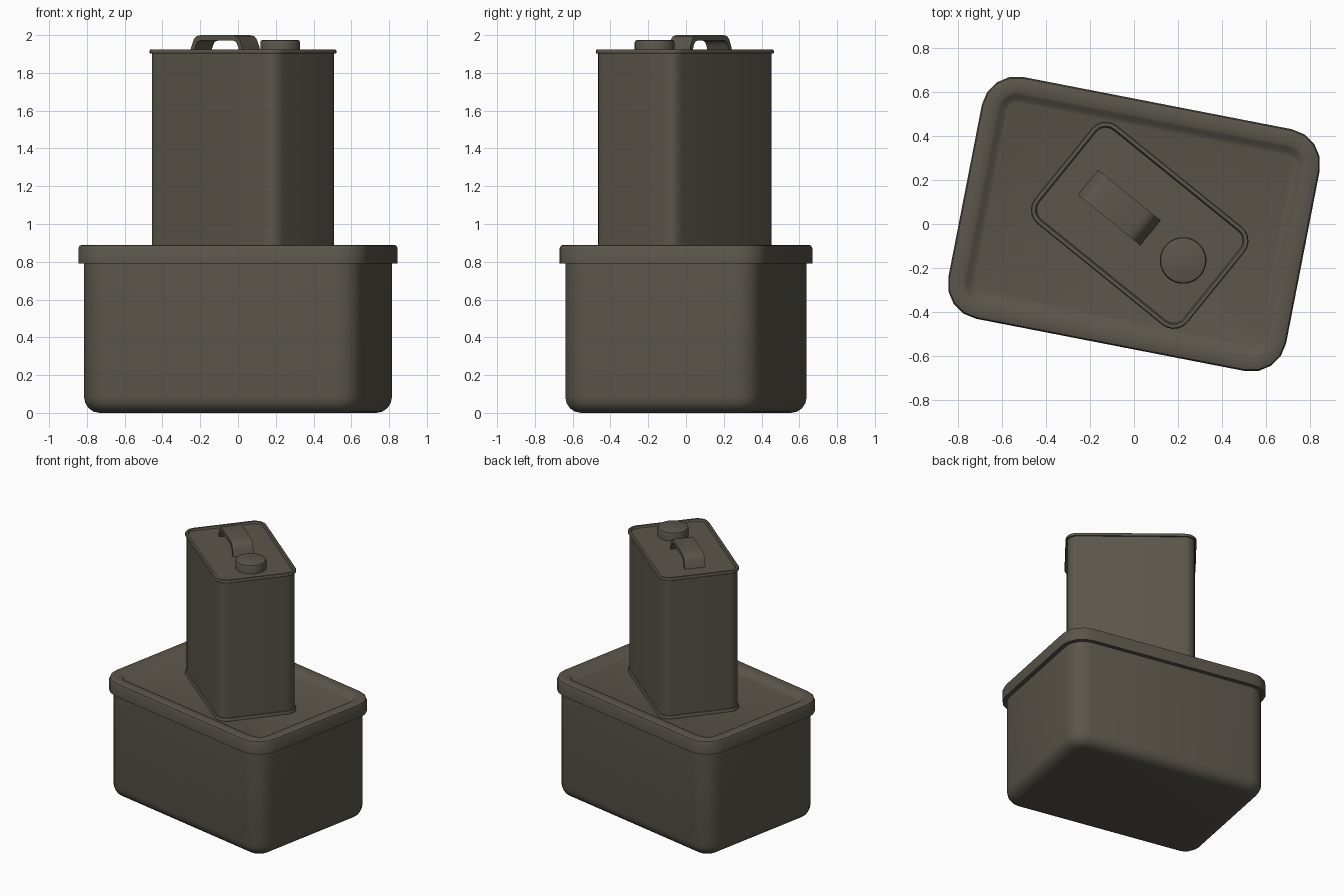
import bpy, bmesh, math
from mathutils import Matrix

if "Cube" in bpy.data.objects:
    bpy.data.objects.remove(bpy.data.objects["Cube"])

mat = bpy.data.materials.new("dark olive grey")
mat.diffuse_color = (0.105, 0.093, 0.071, 1)
mat.use_nodes = True
mat.node_tree.nodes["Principled BSDF"].inputs["Base Color"].default_value = mat.diffuse_color


def finish(name, bm, place, angle):
    bmesh.ops.recalc_face_normals(bm, faces=bm.faces)
    me = bpy.data.meshes.new(name)
    bm.to_mesh(me)
    bm.free()
    me.transform(place)
    me.materials.append(mat)
    ob = bpy.data.objects.new(name, me)
    bpy.context.collection.objects.link(ob)
    bpy.ops.object.select_all(action='DESELECT')
    ob.select_set(True)
    bpy.context.view_layer.objects.active = ob
    bpy.ops.object.shade_smooth_by_angle(angle=math.radians(angle))
    return ob


def rounded_rect(w, d, r, inset, seg):
    """Outline of a rounded rectangle, shrunk by inset."""
    rr = max(r - inset, 0.015)
    cx, cy = w / 2 - inset - rr, d / 2 - inset - rr
    pts = []
    for q, (sx, sy) in enumerate([(1, 1), (-1, 1), (-1, -1), (1, -1)]):
        for i in range(seg + 1):
            a = math.pi / 2 * (q + i / seg)
            pts.append((sx * cx + rr * math.cos(a), sy * cy + rr * math.sin(a)))
    return pts


def loft(name, outline, rings, place, angle=40):
    """Stack outlines given as (inset, z), capped at both ends."""
    bm = bmesh.new()
    loops = [[bm.verts.new((x, y, z)) for x, y in outline(i)] for i, z in rings]
    n = len(loops[0])
    for a, b in zip(loops, loops[1:]):
        for k in range(n):
            bm.faces.new((a[k], a[(k + 1) % n], b[(k + 1) % n], b[k]))
    bm.faces.new(loops[0])
    bm.faces.new(loops[-1])
    return finish(name, bm, place, angle)


box_place = Matrix.Rotation(math.radians(-11), 4, 'Z')
can_place = Matrix.Translation((0.026, -0.006, 0)) @ Matrix.Rotation(math.radians(-39), 4, 'Z')


def box_outline(i):
    return rounded_rect(1.565, 1.12, 0.16, i, 4)


def can_outline(i):
    return rounded_rect(0.894, 0.574, 0.082, i, 5)


# storage box with a rounded bottom edge
bottom = [(0.03 + 0.085 * (1 - math.sin(t)), 0.085 * (1 - math.cos(t)))
          for t in [math.pi / 2 * k / 4 for k in range(5)]]
loft("box_body", box_outline, bottom + [(0.03, 0.80)], box_place)

# lid with overhanging skirt and sunken panel
loft("box_lid", box_outline,
     [(0.03, 0.79), (0, 0.79), (0, 0.872), (0.006, 0.885), (0.02, 0.89),
      (0.072, 0.89), (0.085, 0.883), (0.105, 0.867), (0.12, 0.862)], box_place)

# tall can with a seam rim at both ends and a sunken top
loft("can_body", can_outline,
     [(0.012, 0.86), (0, 0.865), (0, 0.88), (0.004, 0.885), (0.012, 0.886),
      (0.012, 1.902), (0.003, 1.902), (0, 1.906), (0, 1.918), (0.004, 1.923),
      (0.02, 1.923), (0.026, 1.91)], can_place)


# screw cap
def cap_outline(i):
    return [((0.106 - i) * math.cos(a), (0.106 - i) * math.sin(a))
            for a in [math.tau * k / 32 for k in range(32)]]


loft("screw_cap", cap_outline,
     [(0, 1.905), (0, 1.962), (0.004, 1.971), (0.014, 1.975)],
     can_place @ Matrix.Translation((0.254, 0, 0)))

# carry handle: arched strap across the can top
outer = [(0.184, 1.905), (0.168, 1.95), (0.155, 1.978), (0.138, 1.994), (0.11, 2.0)]
inner = [(0.158, 1.905), (0.143, 1.945), (0.134, 1.961), (0.122, 1.969), (0.10, 1.972)]
outer = outer + [(-x, z) for x, z in reversed(outer)]
inner = inner + [(-x, z) for x, z in reversed(inner)]
bm = bmesh.new()
sides = [[[bm.verts.new((x, y, z)) for x, z in row] for row in (outer, inner)]
         for y in (-0.073, 0.073)]
(ao, ai), (bo, bi) = sides
for k in range(len(outer) - 1):
    for p, q in ((ao, ai), (bo, bi), (ao, bo), (ai, bi)):
        bm.faces.new((p[k], p[k + 1], q[k + 1], q[k]))
for k in (0, -1):
    bm.faces.new((ao[k], ai[k], bi[k], bo[k]))
finish("carry_handle", bm, can_place @ Matrix.Translation((-0.123, 0.004, 0)), 40)
